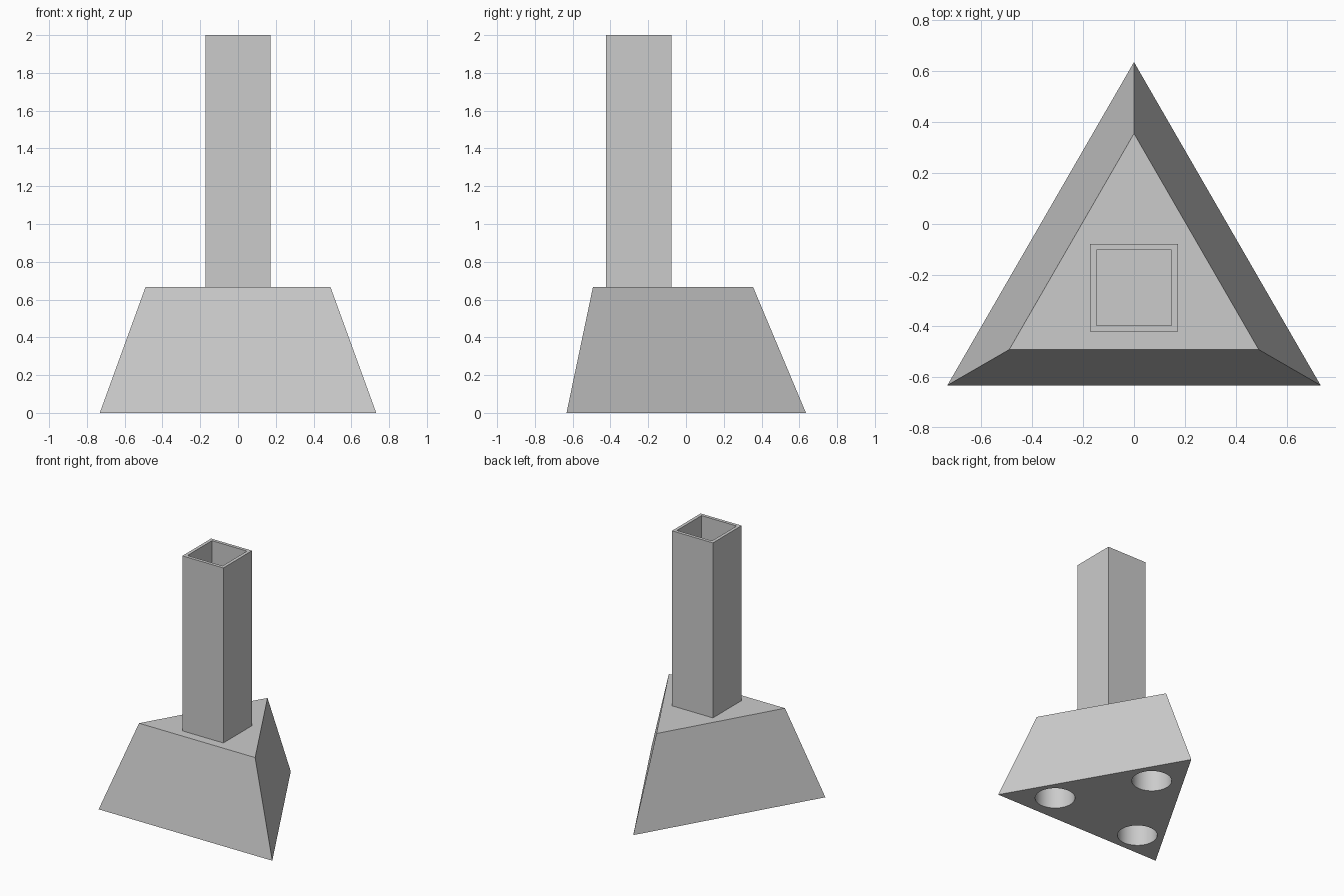
import bpy
import bmesh
from math import radians
from mathutils import Matrix, Vector

old = bpy.data.objects.get("Cube")
if old:
    bpy.data.objects.remove(old, do_unlink=True)

grey = bpy.data.materials.new("light_grey")
grey.use_nodes = True
colour = (0.6, 0.6, 0.6, 1)
grey.diffuse_color = colour
grey.node_tree.nodes["Principled BSDF"].inputs["Base Color"].default_value = colour

BASE_TOP = 0.667
HOLE_DEPTH = 0.2


def make_object(name, bm):
    bmesh.ops.recalc_face_normals(bm, faces=bm.faces)
    mesh = bpy.data.meshes.new(name)
    bm.to_mesh(mesh)
    bm.free()
    mesh.materials.append(grey)
    obj = bpy.data.objects.new(name, mesh)
    bpy.context.collection.objects.link(obj)
    return obj


# Tapered three-sided base, one corner to the back
bm = bmesh.new()
bmesh.ops.create_cone(
    bm, cap_ends=True, segments=3, radius1=0.845, radius2=0.565, depth=BASE_TOP,
    matrix=Matrix.Translation((0, -0.21, BASE_TOP / 2)))
# Turn the cone so a corner points along +y, whatever its starting angle
pivot = Vector((0, -0.21, 0))
corner = bm.verts[:][0].co - pivot
turn = Vector((0, 1)).angle_signed(corner.xy)
bmesh.ops.rotate(bm, verts=bm.verts, cent=pivot, matrix=Matrix.Rotation(turn, 3, "Z"))
if max(v.co.y for v in bm.verts) < 0.6:
    bmesh.ops.rotate(bm, verts=bm.verts, cent=pivot,
                     matrix=Matrix.Rotation(-2 * turn, 3, "Z"))
base = make_object("base", bm)

# Round blind holes in the underside, one near each corner
bm = bmesh.new()
for x, y in ((0.02, 0.22), (-0.4, -0.44), (0.39, -0.41)):
    bmesh.ops.create_cone(
        bm, cap_ends=True, segments=48, radius1=0.142, radius2=0.142,
        depth=2 * HOLE_DEPTH, matrix=Matrix.Translation((x, y, 0)))
cutter = make_object("hole_cutter", bm)
cutter.hide_render = True

cut = base.modifiers.new("holes", "BOOLEAN")
cut.operation = "DIFFERENCE"
cut.solver = "EXACT"
cut.object = cutter
bpy.context.view_layer.objects.active = base
base.select_set(True)
bpy.ops.object.modifier_apply(modifier=cut.name)
bpy.data.objects.remove(cutter, do_unlink=True)
bpy.ops.object.shade_smooth_by_angle(angle=radians(30))

# Square hollow post standing on the base
bm = bmesh.new()
height = 2 - BASE_TOP
bmesh.ops.create_cube(
    bm, size=1,
    matrix=Matrix.Translation((0, -0.25, BASE_TOP + height / 2))
    @ Matrix.Diagonal((0.345, 0.345, height, 1)))
bm.normal_update()
top = next(f for f in bm.faces if f.normal.z > 0.9)
bottom = next(f for f in bm.faces if f.normal.z < -0.9)
bmesh.ops.inset_region(bm, faces=[top], thickness=0.035)
sunk = bmesh.ops.extrude_face_region(bm, geom=[top])["geom"]
for v in sunk:
    if isinstance(v, bmesh.types.BMVert):
        v.co.z = BASE_TOP
floor = [f for f in sunk if isinstance(f, bmesh.types.BMFace)]
leftover = [top] if top.is_valid else []
bmesh.ops.delete(bm, geom=floor + leftover + [bottom], context="FACES")
make_object("post", bm)
